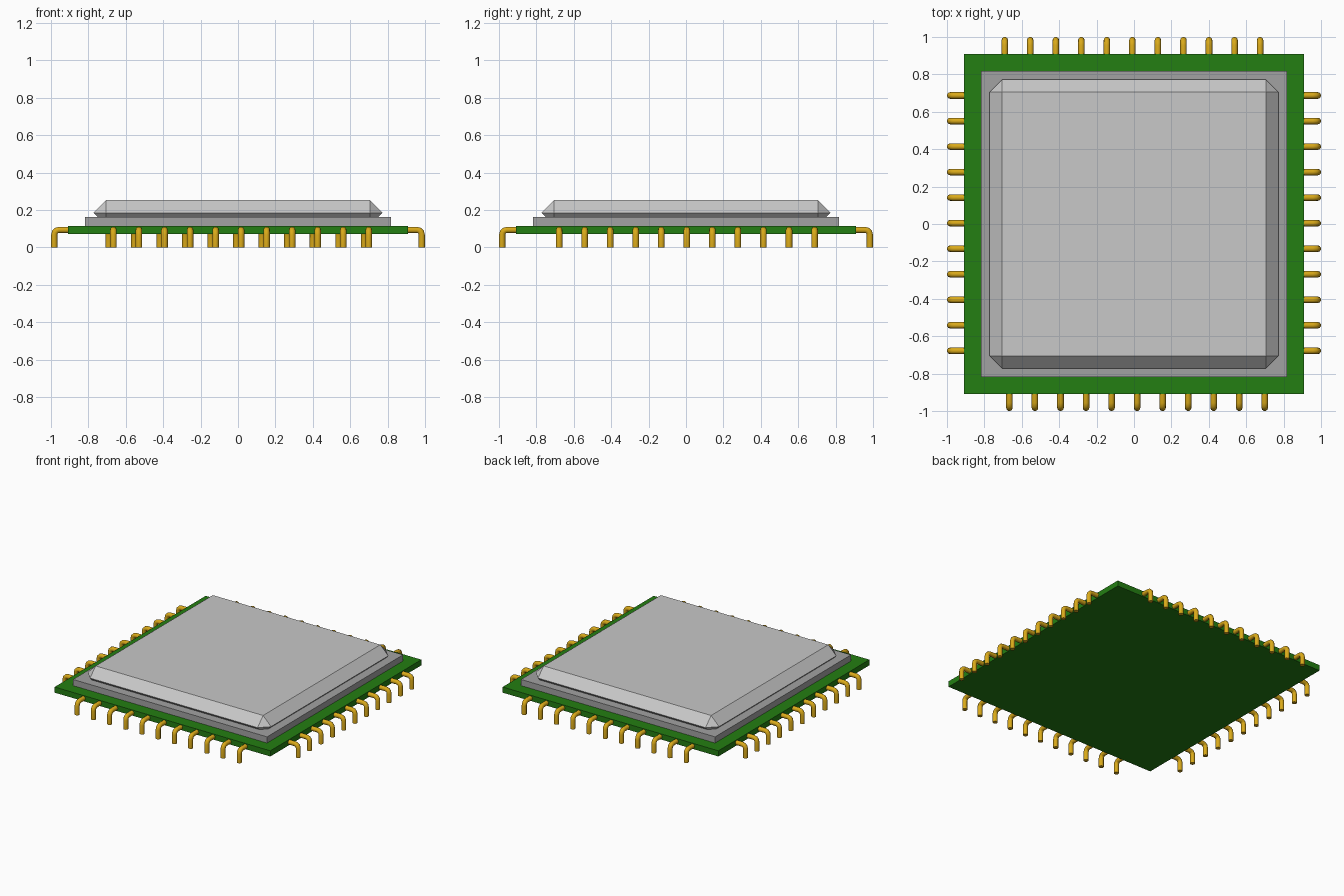
import bpy, bmesh, math
from mathutils import Matrix, Vector

if "Cube" in bpy.data.objects:
    bpy.data.objects.remove(bpy.data.objects["Cube"])


def material(name, rgb):
    m = bpy.data.materials.new(name)
    m.diffuse_color = (*rgb, 1)
    m.use_nodes = True
    m.node_tree.nodes["Principled BSDF"].inputs["Base Color"].default_value = m.diffuse_color
    return m


GREEN = material("board green", (0.017, 0.21, 0.006))
DARK_GREY = material("plate grey", (0.36, 0.36, 0.36))
LIGHT_GREY = material("lid grey", (0.58, 0.58, 0.58))
GOLD = material("pin gold", (0.70, 0.40, 0.01))


def finish(bm, name, mat):
    bmesh.ops.recalc_face_normals(bm, faces=bm.faces)
    me = bpy.data.meshes.new(name)
    bm.to_mesh(me)
    bm.free()
    me.materials.append(mat)
    ob = bpy.data.objects.new(name, me)
    bpy.context.collection.objects.link(ob)
    return ob


def slab(name, half, z0, z1, mat, bevel=0):
    bm = bmesh.new()
    bmesh.ops.create_cube(bm, size=1, matrix=Matrix.Translation((0, 0, (z0 + z1) / 2))
                          @ Matrix.Diagonal((2 * half, 2 * half, z1 - z0, 1)))
    if bevel:
        bmesh.ops.bevel(bm, geom=bm.edges[:], offset=bevel, offset_type='OFFSET',
                        segments=1, affect='EDGES')
    return finish(bm, name, mat)


# Board, mounting plate and chamfered lid
slab("circuit_board", 0.908, 0.072, 0.115, GREEN)
slab("mounting_plate", 0.817, 0.115, 0.162, DARK_GREY)
slab("lid", 0.772, 0.117, 0.252, LIGHT_GREY, bevel=0.067)

# Bent pin: rings along a horizontal run, a quarter bend and a vertical leg
R, BEND, OUT, TOP, SIDES = 0.0175, 0.026, 0.9825, 0.0935, 10


def add_pin(bm, side, offset):
    path = [(0.88, TOP, 0)]
    for i in range(4):
        a = math.pi / 2 * i / 3
        path.append((OUT - BEND + BEND * math.sin(a), TOP - BEND + BEND * math.cos(a), a))
    path.append((OUT, 0, math.pi / 2))
    rings = []
    for x, z, a in path:
        ring = []
        for k in range(SIDES):
            t = 2 * math.pi * k / SIDES
            u, v = R * math.sin(t), R * math.cos(t)
            ring.append(bm.verts.new(side @ Vector((x + u * math.sin(a), offset + v,
                                                    z + u * math.cos(a)))))
        rings.append(ring)
    for r0, r1 in zip(rings, rings[1:]):
        for k in range(SIDES):
            j = (k + 1) % SIDES
            bm.faces.new((r0[k], r0[j], r1[j], r1[k]))
    bm.faces.new(rings[0])
    bm.faces.new(rings[-1])


# Four rows of eleven pins; each row is turned or mirrored into place
ROWS = {
    "right_pins": (Matrix.Identity(3), -0.678),
    "left_pins": (Matrix.Diagonal((-1, 1, 1)), -0.678),
    "back_pins": (Matrix(((0, 1, 0), (1, 0, 0), (0, 0, 1))), -0.691),
    "front_pins": (Matrix(((0, 1, 0), (-1, 0, 0), (0, 0, 1))), -0.666),
}
for name, (side, start) in ROWS.items():
    bm = bmesh.new()
    for i in range(11):
        add_pin(bm, side, start + 0.1365 * i)
    row = finish(bm, name, GOLD)
    bpy.ops.object.select_all(action='DESELECT')
    row.select_set(True)
    bpy.context.view_layer.objects.active = row
    bpy.ops.object.shade_smooth_by_angle(angle=math.radians(40))
